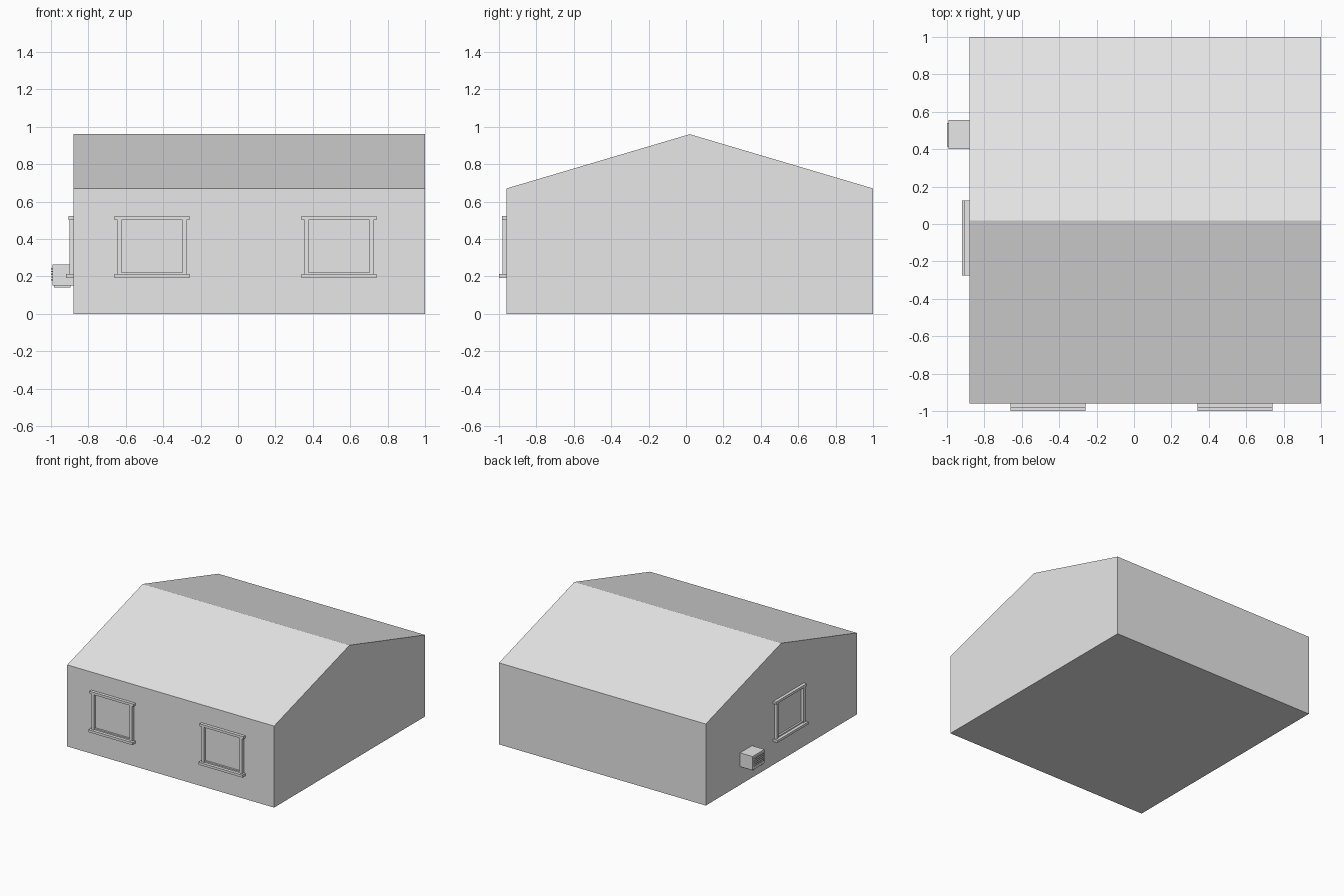
import bpy, bmesh
from mathutils import Vector

cube = bpy.data.objects.get("Cube")
if cube:
    bpy.data.objects.remove(cube, do_unlink=True)

GREY = (0.8, 0.8, 0.8, 1.0)
mat = bpy.data.materials.new("plain_grey")
mat.use_nodes = True
mat.diffuse_color = GREY
mat.node_tree.nodes["Principled BSDF"].inputs["Base Color"].default_value = GREY


def finish(name, bm):
    bmesh.ops.recalc_face_normals(bm, faces=bm.faces)
    mesh = bpy.data.meshes.new(name)
    bm.to_mesh(mesh)
    bm.free()
    mesh.materials.append(mat)
    obj = bpy.data.objects.new(name, mesh)
    bpy.context.collection.objects.link(obj)
    return obj


def box(name, a, b):
    """Box between two opposite corners."""
    a, b = Vector(a), Vector(b)
    bm = bmesh.new()
    bmesh.ops.create_cube(bm, size=1)
    for v in bm.verts:
        v.co = Vector([(a[i] + b[i]) / 2 + v.co[i] * abs(b[i] - a[i]) for i in range(3)])
    return finish(name, bm)


# House body: gable profile extruded along x
LEFT, RIGHT, FRONT, BACK = 1.0, -0.88, -0.96, 1.0
EAVE, RIDGE = 0.67, 0.96
bm = bmesh.new()
profile = [(FRONT, 0), (BACK, 0), (BACK, EAVE), (0.02, RIDGE), (FRONT, EAVE)]
gable = bm.faces.new([bm.verts.new((RIGHT, y, z)) for y, z in profile])
ext = bmesh.ops.extrude_face_region(bm, geom=[gable])
bmesh.ops.translate(bm, vec=(LEFT - RIGHT, 0, 0),
                    verts=[g for g in ext["geom"] if isinstance(g, bmesh.types.BMVert)])
finish("house_body", bm)


# Windows: u runs along the wall, d is the distance out from it
def window(name, centre, place):
    def part(label, u0, u1, depth, z0, z1):
        box(f"{name}_{label}", place(centre + u0, -0.005, z0), place(centre + u1, depth, z1))

    part("sill", -0.2, 0.2, 0.04, 0.192, 0.212)
    part("lintel", -0.2, 0.2, 0.025, 0.502, 0.522)
    part("bottom_bead", -0.165, 0.165, 0.015, 0.212, 0.222)
    for side, s in (("left", 1), ("right", -1)):
        part(f"{side}_jamb", s * 0.163, s * 0.185, 0.022, 0.212, 0.502)


def on_front(u, d, z):
    return (u, FRONT - d, z)


def on_right(u, d, z):
    return (RIGHT - d, u, z)


window("front_right_window", -0.46, on_front)
window("front_left_window", 0.54, on_front)
window("side_window", -0.075, on_right)

# Air conditioner on the right wall: case, support and grille slats
box("air_conditioner_case", (-0.993, 0.4, 0.15), (RIGHT + 0.005, 0.555, 0.263))
for i, y in enumerate((0.415, 0.52)):
    box(f"air_conditioner_foot_{i}", (-0.985, y, 0.14), (-0.895, y + 0.02, 0.15))
for i in range(5):
    z = 0.178 + i * 0.015
    box(f"air_conditioner_slat_{i}", (-1.0, 0.415, z), (-0.99, 0.54, z + 0.007))
